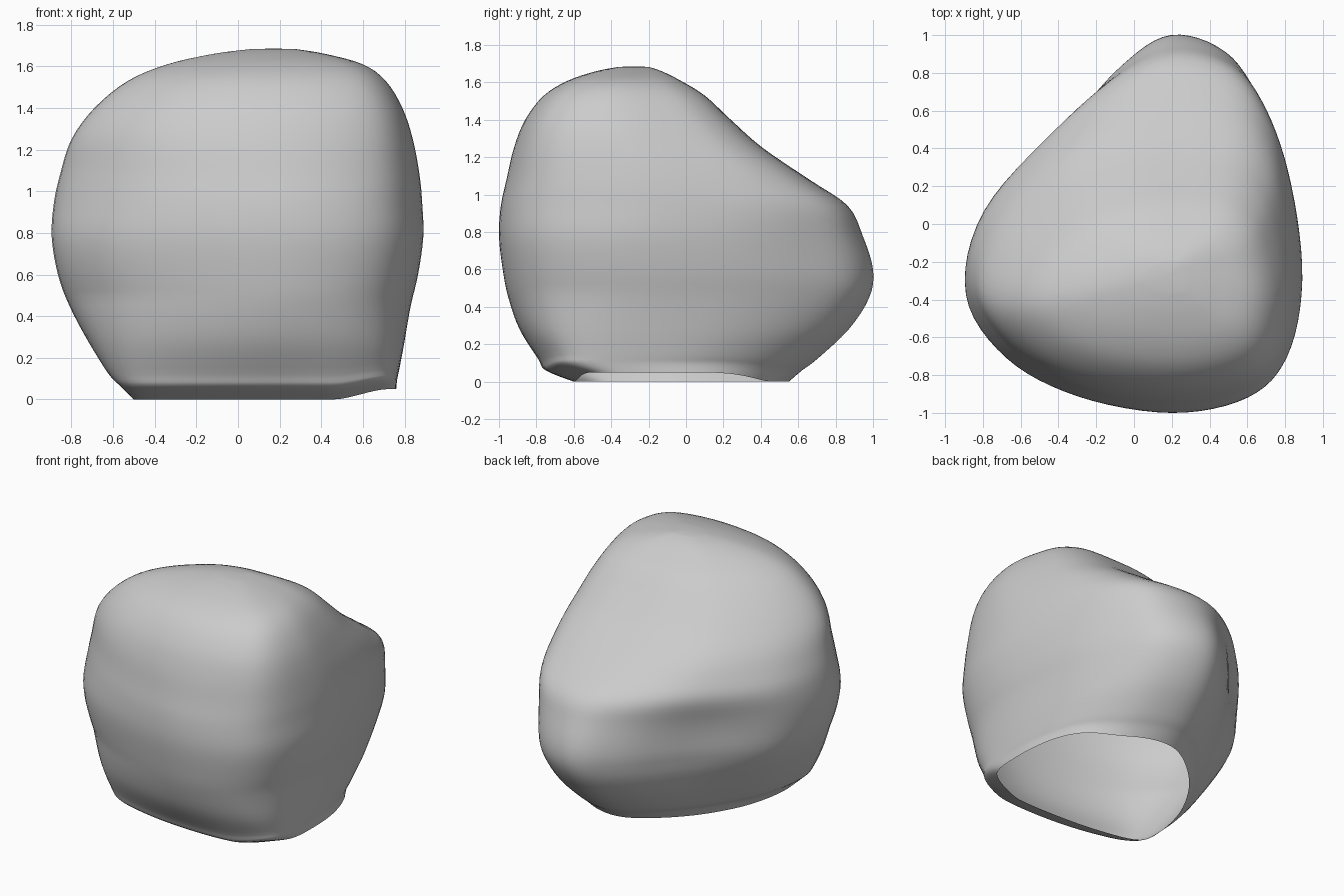
import bpy, bmesh

if "Cube" in bpy.data.objects:
    bpy.data.objects.remove(bpy.data.objects["Cube"])

# Key outlines seen from above: rim, belly and shoulder (same point order, from the back tip clockwise)
RIM = [(.2, .55), (.42, .48), (.62, .3), (.73, .05), (.76, -.25), (.72, -.5), (.5, -.59), (.15, -.6),
       (-.2, -.57), (-.46, -.5), (-.5, -.35), (-.43, -.05), (-.25, .25), (0, .48)]
BELLY = [(.2, 1), (.5, .91), (.68, .65), (.83, .22), (.89, -.3), (.81, -.7), (.6, -.92), (.2, -1),
         (-.3, -.91), (-.68, -.71), (-.89, -.38), (-.8, .06), (-.4, .48), (-.08, .83)]
SHOULDER = [(.2, .41), (.52, .39), (.7, .25), (.79, 0), (.84, -.35), (.77, -.68), (.58, -.85), (.2, -.92),
            (-.25, -.86), (-.6, -.68), (-.81, -.4), (-.72, -.08), (-.42, .24), (-.1, .38)]

# Height profile: z, x min, x max, y min, y max
PROFILE = [
    (.00, -.50, .76, -.60, .55),
    (.06, -.56, .765, -.75, .62),
    (.12, -.62, .775, -.79, .70),
    (.28, -.72, .80, -.89, .87),
    (.45, -.81, .83, -.95, .98),
    (.60, -.865, .865, -.98, 1.0),
    (.78, -.895, .89, -1.0, .945),
    (.94, -.885, .885, -.99, .865),
    (1.08, -.855, .872, -.96, .66),
    (1.25, -.80, .84, -.92, .41),
    (1.40, -.69, .79, -.86, .24),
    (1.53, -.53, .71, -.76, .10),
    (1.61, -.34, .60, -.63, -.03),
    (1.66, -.12, .42, -.48, -.13),
    (1.683, .06, .28, -.36, -.20),
]
STEPS = 4


def spline(p0, p1, p2, p3, t):
    return [.5 * (2 * b + (c - a) * t + (2 * a - 5 * b + 4 * c - d) * t * t
                  + (3 * b - a - 3 * c + d) * t ** 3)
            for a, b, c, d in zip(p0, p1, p2, p3)]


def dense_outline(pts, steps=6):
    n = len(pts)
    return [spline(pts[i - 1], pts[i], pts[(i + 1) % n], pts[(i + 2) % n], k / steps)
            for i in range(n) for k in range(steps)]


def smooth(t):
    t = min(max(t, 0), 1)
    return t * t * (3 - 2 * t)


def section(z, x0, x1, y0, y1):
    # Blend the key outlines, then fit them to the extents at this height
    if z < .5:
        a, b, t = rim, belly, z / .5
    else:
        a, b, t = belly, shoulder, smooth((z - .6) / .65)
    t = min(max(t, 0), 1)
    pts = [(p[0] + (q[0] - p[0]) * t, p[1] + (q[1] - p[1]) * t) for p, q in zip(a, b)]
    xs, ys = [p[0] for p in pts], [p[1] for p in pts]
    sx, sy = (x1 - x0) / (max(xs) - min(xs)), (y1 - y0) / (max(ys) - min(ys))
    out = []
    for x, y in pts:
        x, y = x0 + (x - min(xs)) * sx, y0 + (y - min(ys)) * sy
        lift = .05 * smooth((x - .45) / .28) * max(0, 1 - z / .25)
        out.append((x, y, z + lift))
    return out


rim, belly, shoulder = map(dense_outline, (RIM, BELLY, SHOULDER))

# Loft the shell, open underneath
rows = []
last = len(PROFILE) - 1
for i in range(last):
    p = [PROFILE[min(max(j, 0), last)] for j in range(i - 1, i + 3)]
    rows += [spline(*p, k / STEPS) for k in range(STEPS)]
rows.append(PROFILE[last])

bm = bmesh.new()
rings = [[bm.verts.new(c) for c in section(*r)] for r in rows]
n = len(rings[0])
for lo, hi in zip(rings, rings[1:]):
    for i in range(n):
        # outlines run clockwise, so reverse for outward normals
        bm.faces.new((lo[(i + 1) % n], lo[i], hi[i], hi[(i + 1) % n]))

# Crown cap
top = bm.verts.new((.17, -.28, 1.686))
for i in range(n):
    bm.faces.new((rings[-1][(i + 1) % n], rings[-1][i], top))

for f in bm.faces:
    f.smooth = True
mesh = bpy.data.meshes.new("boulder_shell")
bm.to_mesh(mesh)
bm.free()
obj = bpy.data.objects.new("boulder_shell", mesh)
bpy.context.collection.objects.link(obj)
